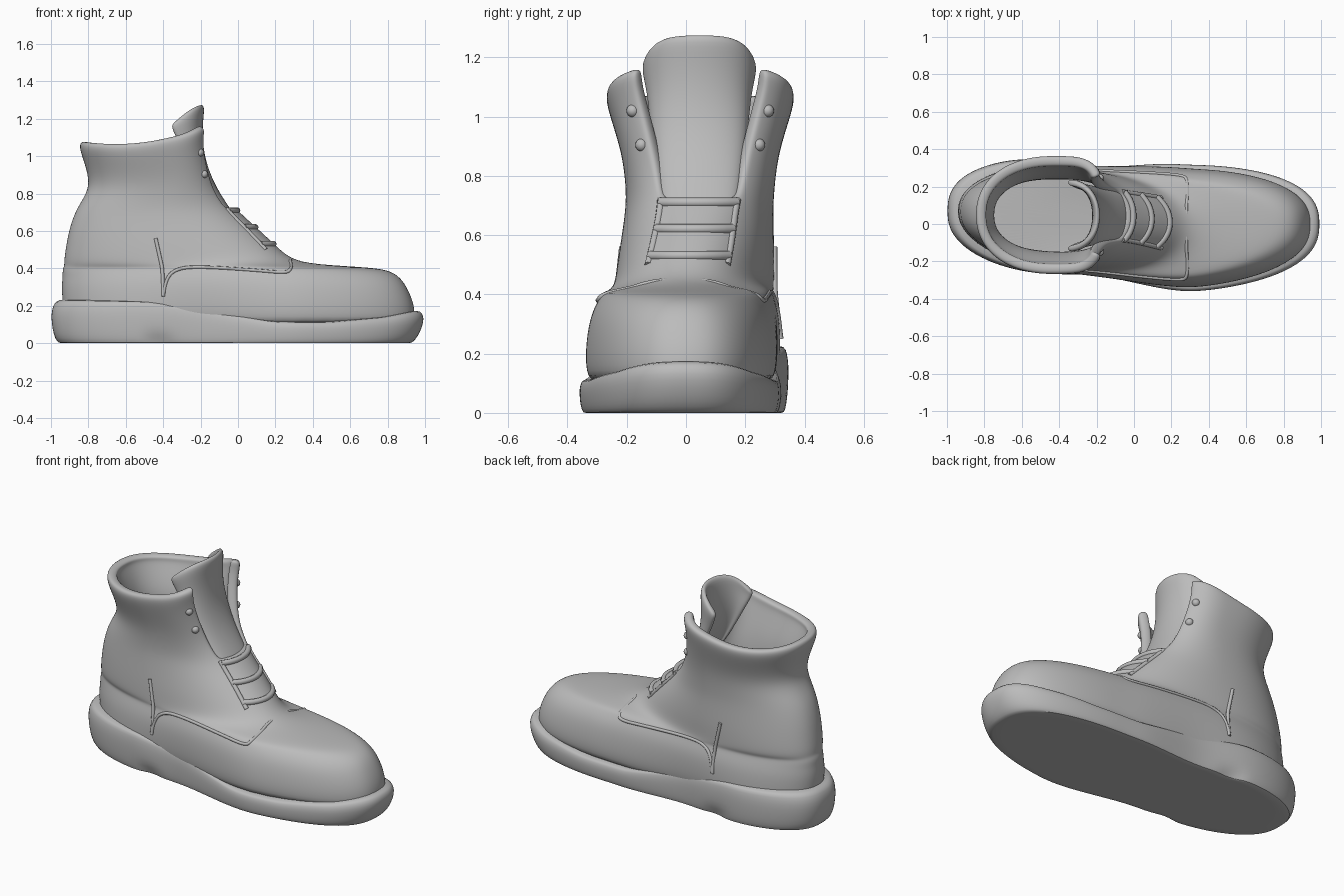
import bpy, bmesh, math

cube = bpy.data.objects.get("Cube")
if cube:
    bpy.data.objects.remove(cube)

leather = bpy.data.materials.new("grey leather")
leather.use_nodes = True
GREY = (0.5, 0.5, 0.5, 1)
leather.diffuse_color = GREY
leather.node_tree.nodes["Principled BSDF"].inputs["Base Color"].default_value = GREY


def lerp_table(table, v):
    """Interpolate the rows of a table keyed by the first column."""
    if v <= table[0][0]:
        return table[0][1:]
    for a, b in zip(table, table[1:]):
        if v <= b[0]:
            t = (v - a[0]) / (b[0] - a[0])
            return tuple(p + (q - p) * t for p, q in zip(a[1:], b[1:]))
    return table[-1][1:]


def spow(v, e):
    return math.copysign(abs(v) ** e, v)


# Upper: height, back x, front x, half width, front squareness
UPPER = [
    (.08, -.90, .93, .305, 2.4), (.14, -.93, .95, .33, 2.4), (.22, -.94, .94, .33, 2.4),
    (.30, -.945, .905, .32, 2.4), (.35, -.94, .87, .306, 2.3), (.385, -.94, .82, .29, 2.2),
    (.405, -.935, .73, .28, 2.2), (.42, -.93, .41, .272, 2.1), (.45, -.93, .28, .267, 2.1),
    (.52, -.92, .205, .262, 2.1), (.60, -.905, .12, .256, 2.1), (.68, -.88, .03, .25, 2.1),
    (.74, -.85, -.03, .25, 2.2), (.82, -.80, -.09, .257, 2.4), (.90, -.80, -.13, .272, 2.8),
    (1.0, -.83, -.155, .302, 3.2), (1.06, -.85, -.155, .318, 3.5), (1.1, -.84, -.15, .315, 3.6),
]
CENTRE = [(-.95, .07), (-.6, .048), (-.2, .015), (.3, -.023), (1, 0)]
SOLE_TOP = [(-1, .24), (-.5, .23), (-.2, .19), (0, .15), (.2, .115), (.5, .115), (.8, .145), (1, .19)]
ROUND = 2.2


def centre_y(x, z):
    t = min(max((z - .4) / .35, 0), 1)
    return lerp_table(CENTRE, x)[0] * (1 - t) + .048 * t


def waist(x, z):
    return 1 - .16 * math.exp(-((x + .2) / .3) ** 2) * max(0, 1 - z / .5)


def ring(z):
    """Widest x, reach to back and front, half width and squareness at a height."""
    xb, xf, w, n = lerp_table(UPPER, z)
    xc = xb + (xf - xb) * (.5 + .1 * min(max((z - .5) / .4, 0), 1))
    return xc, xc - xb, xf - xc, w, n


def upper_point(z, angle, out=0.0):
    """Point on the upper at a height and an angle from the toe."""
    xc, back, front, w, n = ring(z)
    reach, n = (front, n) if math.cos(angle) > 0 else (back, ROUND)
    x = xc + (reach + out) * spow(math.cos(angle), 2 / n)
    y = centre_y(x, z) + (w * waist(x, z) + out) * spow(math.sin(angle), 2 / n)
    lift = (.08 * ((x + .65) / .45) ** 2 - .03) * max(0, (z - .82) / .28)
    return (x, y, z + lift)


def side_point(x, z, side):
    """Point on the side of the upper at a given x and height."""
    xc, back, front, w, n = ring(z)
    reach, n = (front, n) if x > xc else (back, ROUND)
    u = min(abs(x - xc) / reach, 1)
    return (x, centre_y(x, z) + side * w * waist(x, z) * (1 - u ** n) ** (1 / n), z)


def finish(obj, subdivisions=0):
    obj.data.materials.append(leather)
    if subdivisions:
        obj.modifiers.new("smooth", 'SUBSURF').levels = subdivisions
        obj.modifiers["smooth"].render_levels = subdivisions
    bpy.ops.object.select_all(action='DESELECT')
    obj.select_set(True)
    bpy.context.view_layer.objects.active = obj
    bpy.ops.object.shade_smooth_by_angle(angle=math.radians(50))


def grid_object(name, rows, closed, caps=(False, False), skip=lambda r, c: False):
    """Skin rows of points, optionally as closed rings with end caps."""
    bm = bmesh.new()
    grid = [[bm.verts.new(p) for p in row] for row in rows]
    n = len(grid[0])
    for r in range(len(grid) - 1):
        for c in range(n if closed else n - 1):
            d = (c + 1) % n
            if not skip(r, c):
                bm.faces.new((grid[r][c], grid[r][d], grid[r + 1][d], grid[r + 1][c]))
    if caps[0]:
        bm.faces.new(grid[0][::-1])
    if caps[1]:
        bm.faces.new(grid[-1])
    loose = [v for v in bm.verts if not v.link_faces]
    bmesh.ops.delete(bm, geom=loose, context='VERTS')
    mesh = bpy.data.meshes.new(name)
    bm.to_mesh(mesh)
    bm.free()
    obj = bpy.data.objects.new(name, mesh)
    bpy.context.collection.objects.link(obj)
    return obj


def thicken(obj, thickness):
    mod = obj.modifiers.new("thickness", 'SOLIDIFY')
    mod.thickness = thickness
    mod.offset = -1


def tube(name, points, radius):
    curve = bpy.data.curves.new(name, 'CURVE')
    curve.dimensions = '3D'
    curve.bevel_depth = radius
    curve.bevel_resolution = 2
    curve.use_fill_caps = True
    spline = curve.splines.new('NURBS')
    spline.points.add(len(points) - 1)
    for p, co in zip(spline.points, points):
        p.co = (*co, 1)
    spline.use_endpoint_u = True
    spline.order_u = 3
    obj = bpy.data.objects.new(name, curve)
    bpy.context.collection.objects.link(obj)
    curve.materials.append(leather)


# Upper shell, open at the top and between the lacing flaps
SEG = 48
rings = [[upper_point(row[0], math.tau * i / SEG) for i in range(SEG)] for row in UPPER]
in_throat = lambda r, c: UPPER[r][0] > .73 and (c < 4 or c >= SEG - 4)
upper = grid_object("upper", rings, True, (True, False), in_throat)
thicken(upper, .055)
finish(upper, 2)


# Sole with a rounded edge, undercut toe and a small notch at the heel breast
def sole_point(t, scale, angle):
    x = scale * spow(math.cos(angle), .8)
    top = lerp_table(SOLE_TOP, x)[0]
    y = .35 * scale * spow(math.sin(angle), .8) * waist(x, 0)
    if abs(x + .42) < .05 and t < .3:
        y *= .94
    undercut = .04 * max(0, x) ** 4 * (1 - t) ** 2
    return (x - undercut, centre_y(x, 0) + y, t * top)


LAYERS = [(0, .5), (0, .94), (0, .96), (.1, .978), (.3, .992), (.6, 1),
          (.8, .993), (.93, .975), (1, .95), (1, .5)]
sole = grid_object("sole", [[sole_point(t, s, math.tau * i / 96) for i in range(96)]
                            for t, s in LAYERS], True, (True, True))
finish(sole, 1)

# Tongue: x, height, half width, backward curl of the sides
TONGUE = [(0, .66, .12, .04), (-.07, .76, .14, .06), (-.13, .86, .155, .07),
          (-.175, .98, .17, .09), (-.19, 1.1, .18, .13), (-.185, 1.2, .2, .17), (-.175, 1.275, .19, .18)]
rows = []
for k, (x, z, w, curl) in enumerate(TONGUE):
    droop = .1 * (k / 6) ** 4
    us = [i / 6 - 1 for i in range(13)]
    rows.append([(x - curl * u * u, .045 + w * math.sin(u * math.pi / 2), z - droop * abs(u) ** 3)
                 for u in us])
tongue = grid_object("tongue", rows, False)
thicken(tongue, .035)
finish(tongue, 2)

# Laces across the instep
for k, z in enumerate((.53, .62, .71)):
    span = [math.radians(a) for a in range(-30, 31, 6)]
    tube(f"lace_{k + 1}", [upper_point(z, a, -.004) for a in span], .017)
for side in (-1, 1):
    tube("lace_run", [upper_point(z, side * math.radians(30), -.006)
                      for z in (.5, .53, .58, .63, .68, .72)], .013)

# Eyelet studs on both flaps
for side in (-1, 1):
    for k, z in enumerate((.89, .99)):
        bpy.ops.mesh.primitive_uv_sphere_add(segments=16, ring_count=8, radius=.022,
                                             location=upper_point(z, side * math.radians(42), -.006))
        stud = bpy.context.object
        stud.name = f"eyelet_{k + 1}"
        finish(stud)

# Raised seams: lacing panel edge and heel stay on each side
PANEL = [(.28, .45), (.28, .446), (.28, .435), (.285, .42), (.285, .40), (.26, .375),
         (.1, .39), (-.2, .41), (-.33, .40), (-.39, .34), (-.4, .25)]
HEEL = [(-.44, .56), (-.42, .47), (-.4, .38), (-.4, .25)]
for side in (-1, 1):
    tube("panel_seam", [side_point(x, z, side) for x, z in PANEL], .009)
    tube("heel_seam", [side_point(x, z, side) for x, z in HEEL], .01)
